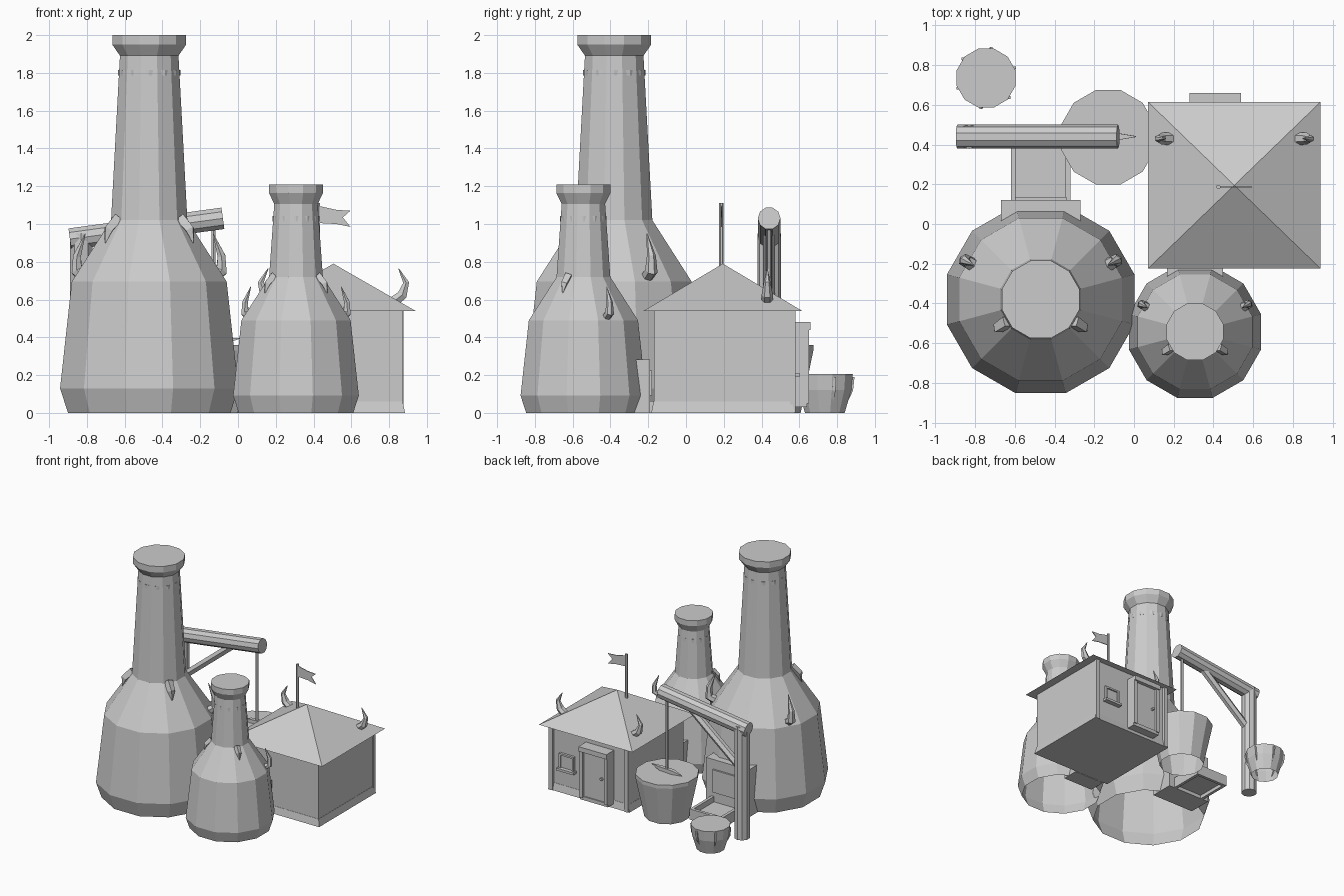
import bpy, bmesh, math
from mathutils import Vector

if "Cube" in bpy.data.objects:
    bpy.data.objects.remove(bpy.data.objects["Cube"])

grey = bpy.data.materials.new("plain_grey")
grey.use_nodes = True
GREY = (0.6, 0.6, 0.6, 1)
grey.diffuse_color = GREY
grey.node_tree.nodes["Principled BSDF"].inputs["Base Color"].default_value = GREY


def finish(name, bm, recalc=True):
    if recalc:
        bmesh.ops.recalc_face_normals(bm, faces=bm.faces)
    mesh = bpy.data.meshes.new(name)
    bm.to_mesh(mesh)
    bm.free()
    mesh.materials.append(grey)
    ob = bpy.data.objects.new(name, mesh)
    bpy.context.collection.objects.link(ob)
    return ob


def loft(bm, rings, closed=True, bottom=True, top=True):
    """Skin a list of equal-length point rings."""
    loops = [[bm.verts.new(p) for p in r] for r in rings]
    n = len(loops[0])
    for a, b in zip(loops, loops[1:]):
        for i in range(n):
            j = (i + 1) % n
            bm.faces.new((a[i], a[j], b[j], b[i]))
    if bottom:
        bm.faces.new(loops[0][::-1])
    if top:
        bm.faces.new(loops[-1])


def turned(name, x, y, profile, sides=12, turn=0.5, bottom=False, top=True):
    """Faceted lathe; profile is (flat-side radius, z)."""
    k = 1 / math.cos(math.pi / sides)
    bm = bmesh.new()
    rings = []
    for r, z in profile:
        angles = [2 * math.pi * (i + turn) / sides for i in range(sides)]
        rings.append([(x + r * k * math.cos(a), y + r * k * math.sin(a), z) for a in angles])
    loft(bm, rings, bottom=bottom, top=top)
    return finish(name, bm, recalc=False)


def box(name, x0, x1, y0, y1, z0, z1, flare=0):
    bm = bmesh.new()
    rings = []
    for z, f in ((z0, flare), (z1, 0)):
        rings.append([(x0 - f, y0 - f, z), (x1 + f, y0 - f, z), (x1 + f, y1 + f, z), (x0 - f, y1 + f, z)])
    loft(bm, rings)
    return finish(name, bm)


def tube(name, path, sides=6):
    """Tapered tube along (point, radius) pairs."""
    pts = [Vector(p) for p, r in path]
    bm = bmesh.new()
    rings = []
    for i, (p, (_, r)) in enumerate(zip(pts, path)):
        d = (pts[min(i + 1, len(pts) - 1)] - pts[max(i - 1, 0)]).normalized()
        ref = Vector((0, 1, 0)) if abs(d.y) < 0.9 else Vector((1, 0, 0))
        u = d.cross(ref).normalized()
        v = d.cross(u)
        rings.append([p + r * (u * math.cos(a) + v * math.sin(a))
                      for a in (2 * math.pi * (k + 0.5) / sides for k in range(sides))])
    loft(bm, rings)
    return finish(name, bm)


def horn(name, x, y, angle, steps, scale=1, sides=6):
    """Horn in the radial plane; steps are (reach, z, radius)."""
    c, s = math.cos(angle) * scale, math.sin(angle) * scale
    return tube(name, [((x + c * q, y + s * q, z * scale), r * scale) for q, z, r in steps], sides)


HORN = [(.36, .71, .035), (.43, .75, .034), (.43, .83, .024), (.38, .95, .002)]
FANG = [(.2, 1.03, .035), (.26, .97, .03), (.28, .9, .003)]
ROOF_HORN = [(.32, .59, .032), (.365, .625, .03), (.385, .69, .018), (.345, .765, .002)]


def furnace(name, x, y, s):
    """Fire box and open ash tray behind a tower."""
    def part(label, x0, x1, y0, y1, z0, z1):
        box(name + label, x + x0 * s, x + x1 * s, y + y0 * s, y + y1 * s, z0 * s, z1 * s)
    part("_fire_box", -.2, .2, .3, .5, 0, .4)
    part("_fire_hatch", -.13, .13, .5, .515, .13, .32)
    part("_tray_floor", -.13, .13, .5, .77, .03, .045)
    for label, a, b in (("_tray_left", .125, .15), ("_tray_right", -.15, -.125)):
        part(label, a, b, .5, .79, 0, .09)
    part("_tray_end", -.125, .125, .765, .79, 0, .09)


# Bottle-shaped towers with collars, horns, fangs and furnaces
def tower(name, x, y, s, neck, top):
    body = [(.43 * s, 0), (.472 * s, .13 * s), (.41 * s, .695 * s), (.202 * s, 1.02 * s)]
    lip = .04 + .02 * s
    turned(name, x, y, body + [(neck, top - .055 - lip * .9), (neck + .2 * (.2 * s), top - lip * .85),
                               (neck + .04 * s, top)])
    ring = neck + .004
    turned(name + "_collar", x, y, [(ring, top - .155 - .06 * s), (ring, top - .125 - .06 * s)],
           turn=0, bottom=True)
    for side in (-1, 1):
        lean = math.atan2(.19, .37)
        horn(name + "_horn", x, y, math.pi / 2 - side * (math.pi / 2 - lean), HORN, s)
        horn(name + "_fang", x, y, -math.pi / 2 + side * .98, FANG, s, 4)
    furnace(name, x, y, s)


tower("large_tower", -.47, -.38, 1, .155, 2.0)
tower("small_tower", .307, -.543, .705, .115, 1.21)

# House walls, skirting and pyramid roof
HX, HY = .505, .195
box("house_walls", HX - .365, HX + .365, HY - .365, HY + .365, 0, .545)
box("house_skirting", HX - .367, HX + .367, HY - .367, HY + .367, 0, .06, .012)
bm = bmesh.new()
eave = [bm.verts.new((HX + sx * .435, HY + sy * .42, .54)) for sx, sy in ((-1, -1), (1, -1), (1, 1), (-1, 1))]
apex = bm.verts.new((HX, HY, .79))
bm.faces.new(eave[::-1])
for i in range(4):
    bm.faces.new((eave[i], eave[(i + 1) % 4], apex))
finish("house_roof", bm)
for side, angle in ((-1, math.pi), (1, 0)):
    horn("roof_horn", HX, .43, angle, ROOF_HORN)
    cx = HX + side * .352
    box("corner_post", cx - .018, cx + .018, .55, .58, 0, .54)

# Door with frame and knob
for x0, x1 in ((.28, .31), (.51, .54)):
    box("door_jamb", x0, x1, .55, .65, .05, .45)
box("door_lintel", .28, .54, .55, .66, .44, .48)
box("door_step", .28, .54, .55, .64, .03, .06)
box("door_panel", .31, .51, .55, .63, .06, .44)
tube("door_knob", [((.34, .62, .25), .012), ((.34, .65, .25), .012)])

# Window with frame and sill
box("window_pane", .65, .77, .55, .568, .21, .32)
for x0, x1 in ((.64, .655), (.765, .78)):
    box("window_side", x0, x1, .55, .58, .2, .33)
box("window_head", .64, .78, .55, .58, .315, .33)
box("window_sill", .63, .79, .55, .6, .19, .21)

# Flag
tube("flag_pole", [((.425, .187, .7), .011), ((.425, .187, 1.11), .011)])
bm = bmesh.new()
shape = [(.43, 1.005), (.52, 1.0), (.595, .985), (.555, 1.035), (.595, 1.07), (.52, 1.075), (.43, 1.095)]
loft(bm, [[(x, y, z) for x, z in shape] for y in (.184, .19)])
finish("flag", bm)

# Crane: post, sloping beam, brace, rope and stirring blade
tube("crane_post", [((-.83, .44, 0), .062), ((-.83, .44, .95), .062)], 10)
tube("crane_beam", [((-.89, .44, .92), .06), ((-.08, .44, 1.03), .06)], 10)
tube("crane_brace", [((-.82, .44, .58), .032), ((-.32, .44, .99), .032)])
tube("crane_rope", [((-.13, .44, .35), .012), ((-.13, .44, 1.02), .012)])
tube("stirring_blade", [((-.27, .44, .365), .003), ((-.19, .44, .375), .022),
                        ((-.07, .44, .38), .022), ((.01, .44, .395), .003)], 4)

# Vats
turned("large_vat", -.13, .437, [(.17, 0), (.237, .33), (.237, .36)])
turned("small_vat", -.745, .735, [(.105, 0), (.14, .12), (.148, .205)])
for i in range(6):
    a = math.radians(20 + 60 * i)
    horn("vat_spike", -.745, .735, a, [(.115, .05, .004), (.143, .12, .012), (.153, .19, .009)], sides=4)
